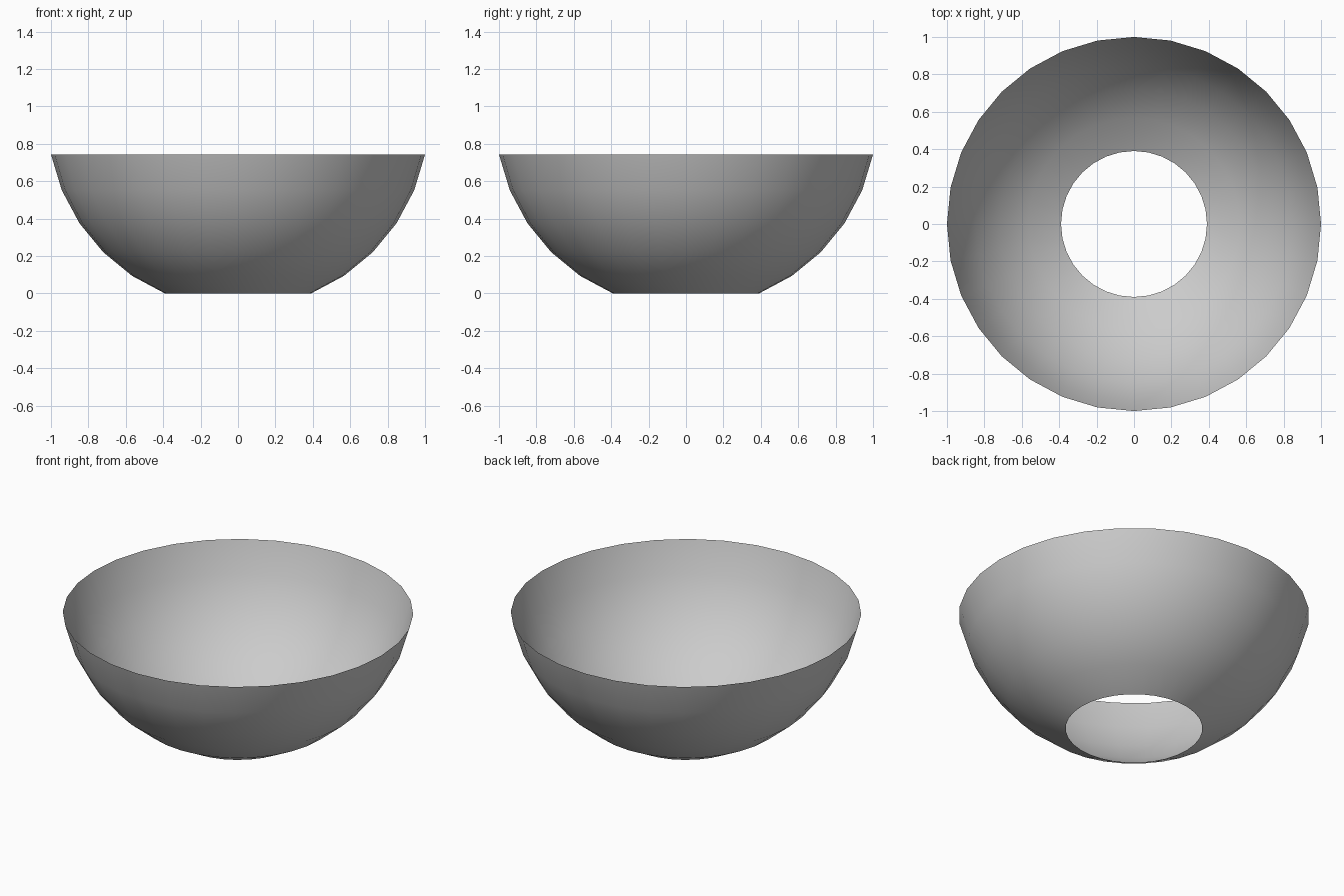
import bpy
import bmesh
import math

if "Cube" in bpy.data.objects:
    bpy.data.objects.remove(bpy.data.objects["Cube"])

SEGMENTS, RINGS = 32, 16
STEP = math.pi / RINGS
RADIUS = 1 / math.sin(7 * STEP)      # rim ring ends up at radius 1
BOTTOM = -RADIUS * math.cos(2 * STEP)  # ring around the open base
RIM = -RADIUS * math.cos(7 * STEP)

# Bowl: a thin sphere band, open at the rim and at the base
bm = bmesh.new()
bmesh.ops.create_uvsphere(bm, u_segments=SEGMENTS, v_segments=RINGS, radius=RADIUS)
outside = [v for v in bm.verts if v.co.z < BOTTOM - 0.01 or v.co.z > RIM + 0.01]
bmesh.ops.delete(bm, geom=outside, context='VERTS')
bmesh.ops.translate(bm, verts=bm.verts, vec=(0, 0, -BOTTOM))
for face in bm.faces:
    face.smooth = True

mesh = bpy.data.meshes.new("bowl")
bm.to_mesh(mesh)
bm.free()
bowl = bpy.data.objects.new("bowl", mesh)
bpy.context.collection.objects.link(bowl)
